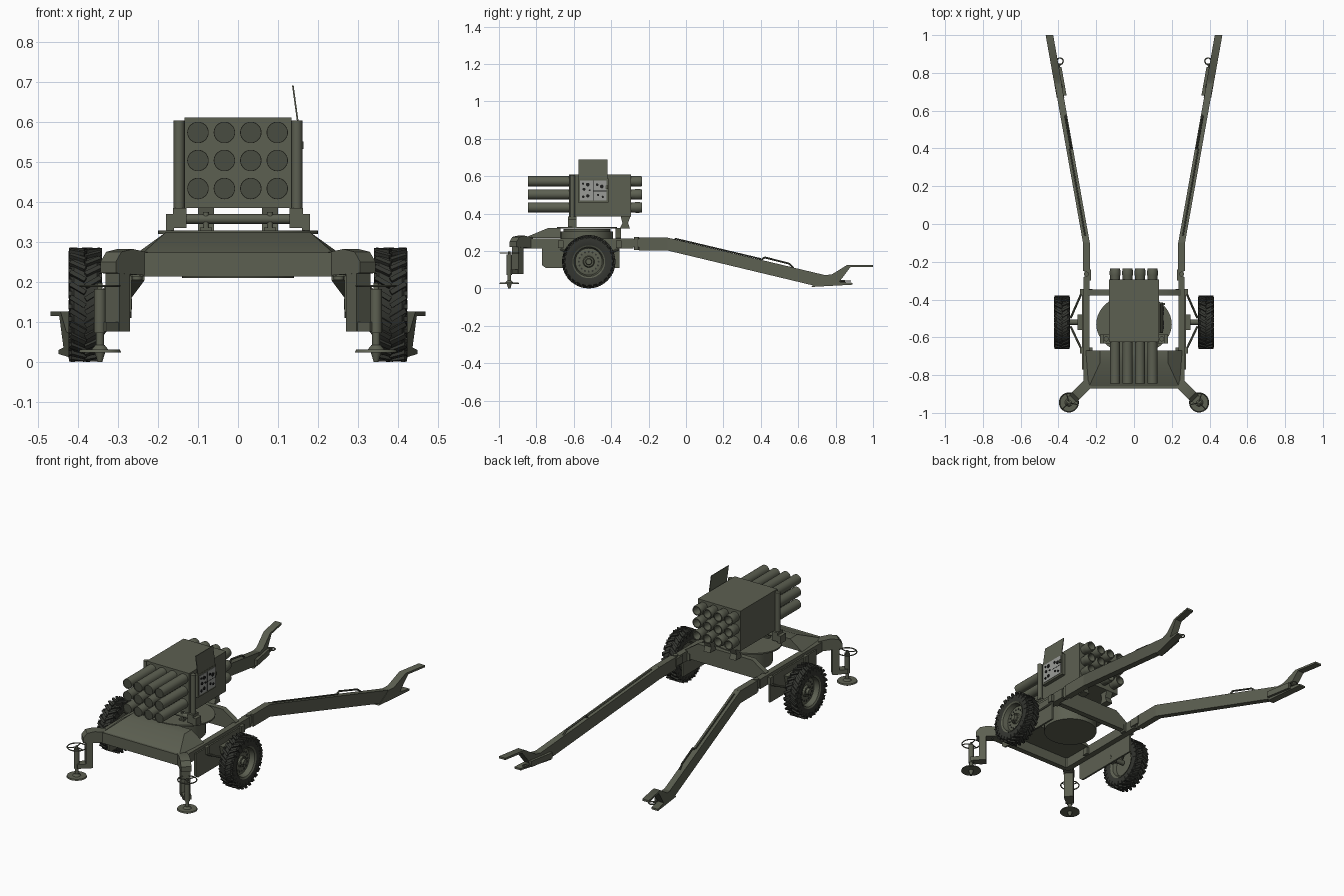
import bpy, bmesh, math
from mathutils import Matrix, Vector

if "Cube" in bpy.data.objects:
    bpy.data.objects.remove(bpy.data.objects["Cube"])

T = Matrix.Translation
I = Matrix.Identity(4)


def R(deg, axis):
    return Matrix.Rotation(math.radians(deg), 4, axis)


def material(name, col):
    m = bpy.data.materials.new(name)
    m.diffuse_color = (*col, 1)
    m.use_nodes = True
    m.node_tree.nodes["Principled BSDF"].inputs["Base Color"].default_value = m.diffuse_color
    return m


OLIVE = material("olive_paint", (0.108, 0.116, 0.083))
DARK = material("dark_olive", (0.066, 0.072, 0.052))
RUBBER = material("tyre_rubber", (0.034, 0.036, 0.030))
GREY = material("panel_grey", (0.32, 0.33, 0.31))
BLACK = material("knob_black", (0.012, 0.012, 0.012))


def box(bm, x, y, z, M=I):
    """Box from (min, max) pairs."""
    c = [(a + b) / 2 for a, b in (x, y, z)]
    s = [b - a for a, b in (x, y, z)]
    bmesh.ops.create_cube(bm, size=1, matrix=M @ T(c) @ Matrix.Diagonal((*s, 1)))


def cyl(bm, a, b, r, r2=None, seg=20, M=I):
    a, b = Vector(a), Vector(b)
    d = b - a
    bmesh.ops.create_cone(bm, cap_ends=True, segments=seg, radius1=r, radius2=r if r2 is None else r2,
                          depth=d.length, matrix=M @ T((a + b) / 2) @ d.to_track_quat('Z', 'Y').to_matrix().to_4x4())


def prism(bm, pts, x, M=I):
    """Side (y, z) outline extruded along x."""
    rings = [[bm.verts.new(M @ Vector((xx, y, z))) for y, z in pts] for xx in x]
    n = len(pts)
    bm.faces.new(rings[0])
    bm.faces.new(rings[1][::-1])
    for i in range(n):
        j = (i + 1) % n
        bm.faces.new((rings[0][i], rings[1][i], rings[1][j], rings[0][j]))


def hull(bm, pts):
    bmesh.ops.convex_hull(bm, input=[bm.verts.new(p) for p in pts])


def lathe(bm, prof, M=I, seg=32):
    """Closed (r, z) profile turned round the local z axis."""
    vs = []
    for s in range(seg):
        a = math.tau * s / seg
        vs.append([bm.verts.new(M @ Vector((r * math.cos(a), r * math.sin(a), z))) for r, z in prof])
    n = len(prof)
    for s in range(seg):
        p, q = vs[s], vs[(s + 1) % seg]
        for i in range(n):
            j = (i + 1) % n
            if prof[i][0] > 0 or prof[j][0] > 0:
                bm.faces.new((p[i], q[i], q[j], p[j]))
    bmesh.ops.remove_doubles(bm, verts=[v for ring in vs for v in ring], dist=1e-6)


def ring(bm, R0, r, M, seg=28):
    lathe(bm, [(R0 + r * math.cos(k * math.tau / 6), r * math.sin(k * math.tau / 6)) for k in range(6)], M, seg)


def finish(name, bm, mat, mirror=False):
    bmesh.ops.recalc_face_normals(bm, faces=bm.faces)
    me = bpy.data.meshes.new(name)
    bm.to_mesh(me)
    bm.free()
    me.materials.append(mat)
    ob = bpy.data.objects.new(name, me)
    bpy.context.collection.objects.link(ob)
    bpy.ops.object.select_all(action='DESELECT')
    ob.select_set(True)
    bpy.context.view_layer.objects.active = ob
    bpy.ops.object.shade_smooth_by_angle(angle=math.radians(35))
    if mirror:
        ob.modifiers.new("mirror", 'MIRROR')
    return ob


# ---- launcher box, posts and cradle
bm = bmesh.new()
box(bm, (-.133, .133), (-.625, -.295), (.385, .61))
finish("launcher_box", bm, OLIVE)

bm = bmesh.new()
cyl(bm, (.147, -.608, .37), (.147, -.608, .603), .0135)
box(bm, (.128, .162), (-.632, -.585), (.335, .385))
box(bm, (.16, .18), (-.632, -.585), (.328, .37))
cyl(bm, (.08, -.61, .32), (.08, -.61, .375), .008, seg=12)
box(bm, (.065, .095), (-.62, -.6), (.328, .336))
prism(bm, [(-.355, .32), (-.30, .32), (-.31, .35), (-.295, .39), (-.35, .39), (-.34, .35)], (.06, .10))
finish("launcher_posts", bm, OLIVE, True)

bm = bmesh.new()
cyl(bm, (-.165, -.608, .357), (.165, -.608, .357), .012)
finish("elevation_tube", bm, OLIVE)

# ---- rocket tubes, 4 by 3, open at both ends
bm, caps = bmesh.new(), bmesh.new()
for x in (-.1, -.034, .032, .098):
    for z in (.573, .503, .433):
        M = T((x, 0, z)) @ R(-90, 'X')
        lathe(bm, [(.0235, -.79), (.0265, -.79), (.0265, -.845), (.0265, -.30), (.0275, -.30), (.0275, -.25),
                   (.025, -.235), (.02, -.235), (.02, -.29), (0, -.29), (0, -.79)][:2] and
              [(0, -.838), (.025, -.838), (.025, -.845), (.0268, -.845), (.0268, -.275), (.0285, -.27),
               (.0285, -.25), (.026, -.235), (.021, -.235), (.018, -.28), (0, -.28)], M, 28)
        cyl(caps, (x, -.8405, z), (x, -.837, z), .0252, seg=28)
        cyl(caps, (x, -.282, z), (x, -.278, z), .0182, seg=20)
finish("rocket_tubes", bm, OLIVE)
finish("tube_caps", caps, DARK)

# ---- control panel with raised lid
bm = bmesh.new()
box(bm, (.13, .154), (-.578, -.415), (.46, .588))
box(bm, (.154, .163), (-.43, -.418), (.532, .55))
finish("control_box", bm, OLIVE)
bm = bmesh.new()
hull(bm, [(x + d, y, z) for x, z in ((.150, .58), (.135, .69)) for d in (0, .004) for y in (-.575, -.42)])
finish("control_lid", bm, OLIVE)
bm = bmesh.new()
box(bm, (.153, .156), (-.567, -.425), (.47, .578))
finish("control_face", bm, GREY)
bm = bmesh.new()
for y, z, r in ((-.55, .56, .006), (-.525, .555, .010), (-.545, .53, .008), (-.515, .525, .005), (-.55, .49, .007),
                (-.525, .495, .009), (-.475, .555, .007), (-.45, .545, .010), (-.47, .50, .006), (-.445, .49, .006)):
    cyl(bm, (.154, y, z), (.160, y, z), r, seg=12)
box(bm, (.155, .1568), (-.4975, -.4945), (.47, .578))
box(bm, (.155, .1568), (-.495, -.425), (.5195, .5225))
finish("control_knobs", bm, BLACK)

# ---- turntable
bm = bmesh.new()
cyl(bm, (0, -.53, .21), (0, -.53, .305), .14, seg=48)
cyl(bm, (0, -.53, .30), (0, -.53, .318), .125, seg=48)
bmesh.ops.create_cone(bm, cap_ends=True, segments=48, radius1=.2, radius2=.2, depth=.008,
                      matrix=T((0, -.53, .324)) @ Matrix.Diagonal((1, .8, 1, 1)))
finish("turntable", bm, OLIVE)

# ---- chassis
bm = bmesh.new()
hull(bm, [(s * x, y, z) for s in (-1, 1) for x, y, z in
          ((.18, -.735, .324), (.18, -.67, .324), (.24, -.865, .27), (.255, -.67, .27))])
box(bm, (-.245, .245), (-.872, -.842), (.213, .273))
finish("front_hood", bm, OLIVE)

bm = bmesh.new()
hull(bm, [(s * x, y, z) for s in (-1, 1) for y in (-.378, -.348) for x, z in
          ((.17, .324), (.25, .27), (.25, .225), (.16, .225))])
finish("rear_crossbeam", bm, OLIVE)

bm = bmesh.new()
box(bm, (.235, .268), (-.865, -.28), (.213, .268))
prism(bm, [(-.77, .25), (-.77, .125), (-.75, .11), (-.355, .11), (-.355, .25)], (.266, .276))
box(bm, (.22, .285), (-.685, -.655), (.215, .255))
box(bm, (.22, .285), (-.375, -.345), (.215, .255))
finish("side_rails", bm, OLIVE, True)

# ---- axle and struts
bm = bmesh.new()
cyl(bm, (.265, -.52, .145), (.36, -.52, .145), .014)
for y in (-.36, -.67):
    cyl(bm, (.275, y, .21), (.335, -.52 + (y + .515) * .15, .15), .006, seg=10)
prism(bm, [(-.56, .215), (-.48, .215), (-.505, .12), (-.535, .12)], (.276, .30))
finish("axle_struts", bm, OLIVE, True)

# ---- wheels
W = T((.381, -.52, .143)) @ R(90, 'Y')
bm = bmesh.new()
lathe(bm, [(.085, -.034), (.11, -.041), (.126, -.038), (.134, -.029), (.134, .029), (.126, .038),
           (.11, .041), (.085, .034)], W, 48)
for k in range(26):
    for s in (-1, 1):
        M = T((.381, -.52, .143)) @ R(360 / 26 * (k + .25 * s), 'X')
        box(bm, (-.022, .022), (-.006, .006), (-.005, .006), M @ T((s * .019, 0, .136)) @ R(s * 32, 'Z'))
        box(bm, (-.004, .004), (-.006, .006), (-.014, .010), M @ T((s * .038, -.012, .123)))
finish("tyres", bm, RUBBER, True)

bm = bmesh.new()
lathe(bm, [(0, .014), (.026, .014), (.031, .004), (.06, .008), (.072, .004), (.079, .032), (.088, .037),
           (.088, -.037), (.075, -.03), (.068, -.01), (0, -.01)], W, 40)
cyl(bm, (0, 0, .01), (0, 0, .028), .019, .015, M=W)
for k in range(10):
    cyl(bm, (.025, 0, .0), (.025, 0, .019), .0035, seg=8, M=W @ R(36 * k, 'Z'))
finish("wheel_rims", bm, OLIVE, True)
bm = bmesh.new()
for k in range(16):
    cyl(bm, (.053, 0, .004), (.053, 0, .009), .0055, seg=10, M=W @ R(22.5 * k, 'Z'))
finish("rim_holes", bm, RUBBER, True)

# ---- front outriggers and screw jacks (local x points out along the diagonal)
J = T((.25, -.85, 0)) @ R(-45, 'Z')
bm = bmesh.new()
prism(bm, [(-.02, .215), (-.02, .272), (.045, .282), (.085, .275), (.105, .25), (.105, .222)], (-.027, .027),
      J @ R(-90, 'Z'))
box(bm, (.053, .09), (-.025, .025), (.076, .24), J)
box(bm, (.053, .134), (-.022, .022), (.076, .10), J)
finish("outrigger_arms", bm, OLIVE, True)

bm = bmesh.new()
cyl(bm, (.134, 0, .072), (.134, 0, .182), .0145, M=J)
cyl(bm, (.134, 0, .18), (.134, 0, .197), .007, M=J)
cyl(bm, (.134, 0, .02), (.134, 0, .08), .010, M=J)
cyl(bm, (.134, 0, 0), (.134, 0, .026), .006, .014, M=J)
cyl(bm, (.134, 0, .024), (.134, 0, .031), .053, .050, seg=36, M=J)
cyl(bm, (.134, 0, .03), (.134, 0, .042), .022, .012, M=J)
ring(bm, .049, .0032, J @ T((.134, 0, .19)), 36)
for k in range(3):
    cyl(bm, (.134, 0, .19), (.134 + .049 * math.cos(k * 2.094), .049 * math.sin(k * 2.094), .19), .0028, seg=8, M=J)
finish("screw_jacks", bm, OLIVE, True)

# ---- rear trails: straight stub, then sheared outward
K = I.copy()
K[0][1], K[0][3] = .178, .0178 + .252
bm = bmesh.new()
box(bm, (.234, .270), (-.25, -.0985), (.203, .272))
box(bm, (.228, .262), (-.30, -.24), (.222, .265))
cyl(bm, (.252, -.265, .205), (.252, -.265, .275), .013)
prism(bm, [(-.1, .203), (.68, .016), (.80, .018), (.765, .066), (-.1, .272)], (-.018, .018), K)
finish("trail_beams", bm, OLIVE, True)

bm = bmesh.new()
prism(bm, [(.74, .071), (.78, .075), (.862, .126), (1, .126), (1, .115), (.88, .115), (.82, .036), (.89, .03),
           (.89, .02), (.67, .008)], (-.020, .020), K)
box(bm, (-.034, -.016), (.68, .83), (.022, .055), K)
ring(bm, .017, .0035, T((.392, .862, .04)), 20)
cyl(bm, (.398, .82, .04), (.393, .85, .04), .005, seg=10)
finish("trail_spades", bm, OLIVE, True)

# ---- rod and lifting handle on each trail
bm = bmesh.new()
cyl(bm, (0, -.06, .267), (0, .40, .158), .004, seg=10, M=K)
path = [(-.008, .40, .150), (-.008, .42, .166), (-.008, .55, .133), (-.008, .575, .11)]
for a, b in zip(path, path[1:]):
    cyl(bm, a, b, .005, seg=10, M=K)
finish("trail_handles", bm, DARK, True)
